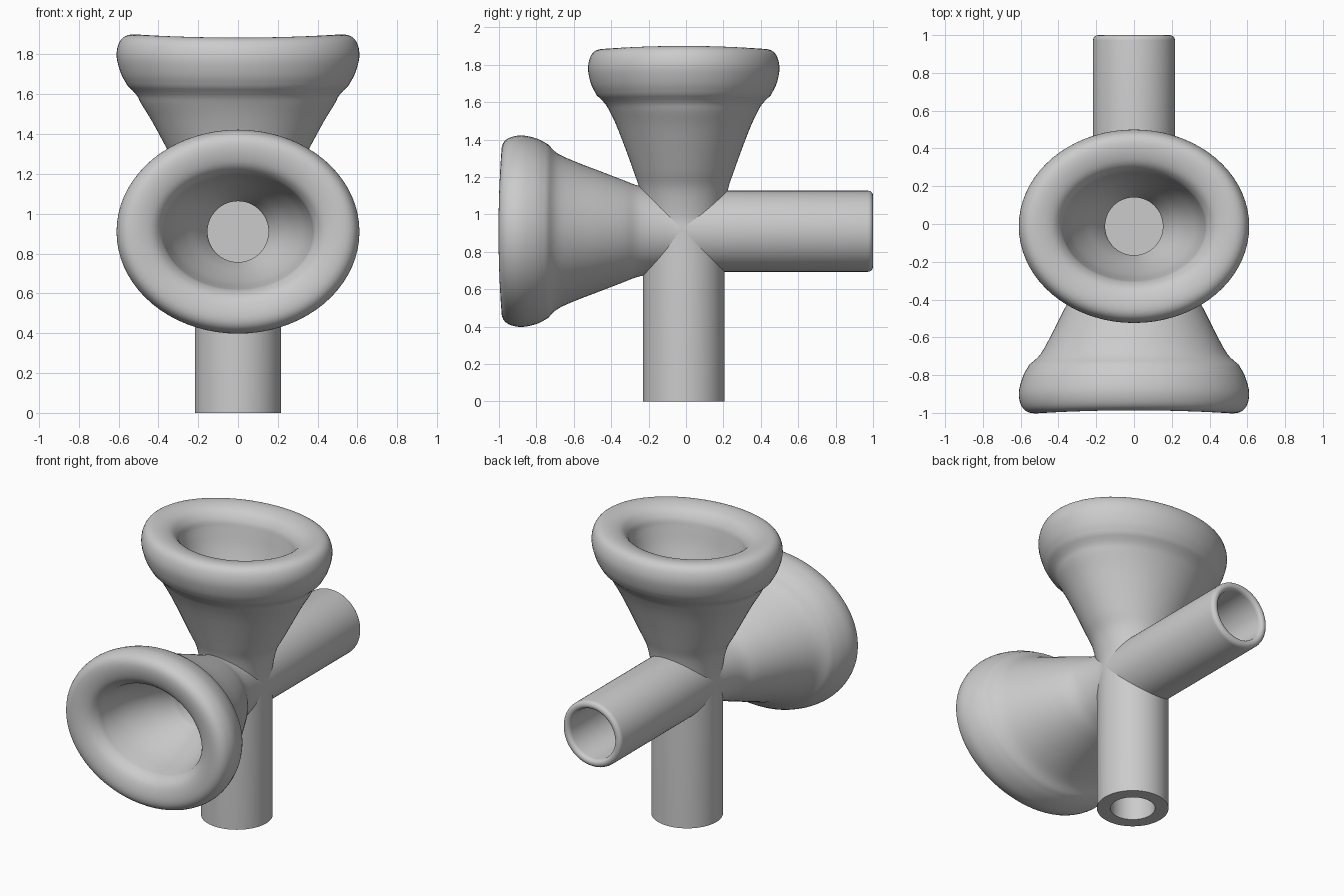
import bpy
import bmesh
from math import sin, cos, tau, radians
from mathutils import Vector

cube = bpy.data.objects.get("Cube")
if cube:
    bpy.data.objects.remove(cube)

grey = bpy.data.materials.new("plain grey")
grey.use_nodes = True
colour = (0.6, 0.6, 0.6, 1)
grey.diffuse_color = colour
grey.node_tree.nodes["Principled BSDF"].inputs["Base Color"].default_value = colour

SEGMENTS = 72
CENTRE = Vector((0, -0.012, 0.91))


def smooth_path(points, steps=4):
    """Catmull-Rom curve through (half width, half height, distance) points."""
    p = [Vector(q) for q in points]
    p = [2 * p[0] - p[1]] + p + [2 * p[-1] - p[-2]]
    path = []
    for a, b, c, d in zip(p, p[1:], p[2:], p[3:]):
        for i in range(steps):
            t = i / steps
            path.append(0.5 * (2 * b + (c - a) * t + (2 * a - 5 * b + 4 * c - d) * t * t
                               + (3 * b - a - 3 * c + d) * t ** 3))
    return path + [p[-2]]


def loft(name, rings, up, out):
    """Skin elliptical rings along the 'out' axis and cap both bore floors."""
    bm = bmesh.new()
    loops = []
    for w, h, d in rings:
        # the wide rim is gently saddle shaped
        saddle = 0.008 * max(0, min(1, (d - 0.6) / 0.3))
        loop = []
        for i in range(SEGMENTS):
            a = tau * i / SEGMENTS
            along = d + saddle * cos(2 * a)
            loop.append(bm.verts.new(CENTRE + Vector((w * cos(a), 0, 0))
                                     + up * h * sin(a) + out * along))
        loops.append(loop)
    for lo, hi in zip(loops, loops[1:]):
        for i in range(SEGMENTS):
            j = (i + 1) % SEGMENTS
            bm.faces.new((lo[i], lo[j], hi[j], hi[i]))
    bm.faces.new(loops[0])
    bm.faces.new(loops[-1])
    bmesh.ops.recalc_face_normals(bm, faces=bm.faces)
    mesh = bpy.data.meshes.new(name)
    bm.to_mesh(mesh)
    bm.free()
    mesh.materials.append(grey)
    obj = bpy.data.objects.new(name, mesh)
    bpy.context.collection.objects.link(obj)
    bpy.ops.object.select_all(action='DESELECT')
    obj.select_set(True)
    bpy.context.view_layer.objects.active = obj
    bpy.ops.object.shade_smooth_by_angle(angle=radians(35))


# Cup: bore floor, throat, then a funnel opening to the inner rim
bore = [Vector((0.153, 0.153, 0.28))]
cup = smooth_path([(0.153, 0.153, 0.42), (0.2, 0.18, 0.5), (0.27, 0.22, 0.61),
                   (0.335, 0.26, 0.74), (0.372, 0.284, 0.86)])

# Rounded rim
rim = smooth_path([(0.372, 0.284, 0.86), (0.385, 0.297, 0.91), (0.425, 0.335, 0.957),
                   (0.49, 0.4, 0.98), (0.555, 0.46, 0.978), (0.595, 0.497, 0.945),
                   (0.61, 0.512, 0.875), (0.588, 0.495, 0.79), (0.555, 0.465, 0.73)])

# Flared shank running down to the junction
shank_top = smooth_path([(0.555, 0.465, 0.73), (0.51, 0.422, 0.685), (0.485, 0.395, 0.64),
                         (0.435, 0.358, 0.56), (0.375, 0.315, 0.45), (0.305, 0.268, 0.32),
                         (0.25, 0.236, 0.22), (0.217, 0.217, 0.08), (0.217, 0.217, 0)])
shank_front = smooth_path([(0.555, 0.465, 0.73), (0.495, 0.415, 0.675),
                           (0.435, 0.368, 0.57), (0.375, 0.322, 0.45), (0.305, 0.272, 0.32),
                           (0.25, 0.24, 0.23), (0.217, 0.217, 0.08), (0.217, 0.217, 0)])

# Tube ends: one square cut, one rounded
square_end = [(0.217, 0.217, -0.91), (0.135, 0.135, -0.91), (0.135, 0.135, -0.28)]
round_end = [(0.217, 0.217, -0.985)]
for k in range(1, 5):
    a = tau / 4 * k / 4
    r = 0.19 + 0.027 * cos(a)
    round_end.append((r, r, -0.985 - 0.027 * sin(a)))
for k in range(1, 5):
    a = tau / 4 * k / 4
    r = 0.19 - 0.025 * sin(a)
    round_end.append((r, r, -0.985 - 0.027 * cos(a)))
round_end.append((0.165, 0.165, -0.28))

X, Y, Z = Vector((1, 0, 0)), Vector((0, 1, 0)), Vector((0, 0, 1))
flare = bore + cup[:-1] + rim[:-1]
loft("upright_mouthpiece", flare + shank_top + square_end, Y, Z)
loft("front_mouthpiece", flare + shank_front + round_end, Z, -Y)
